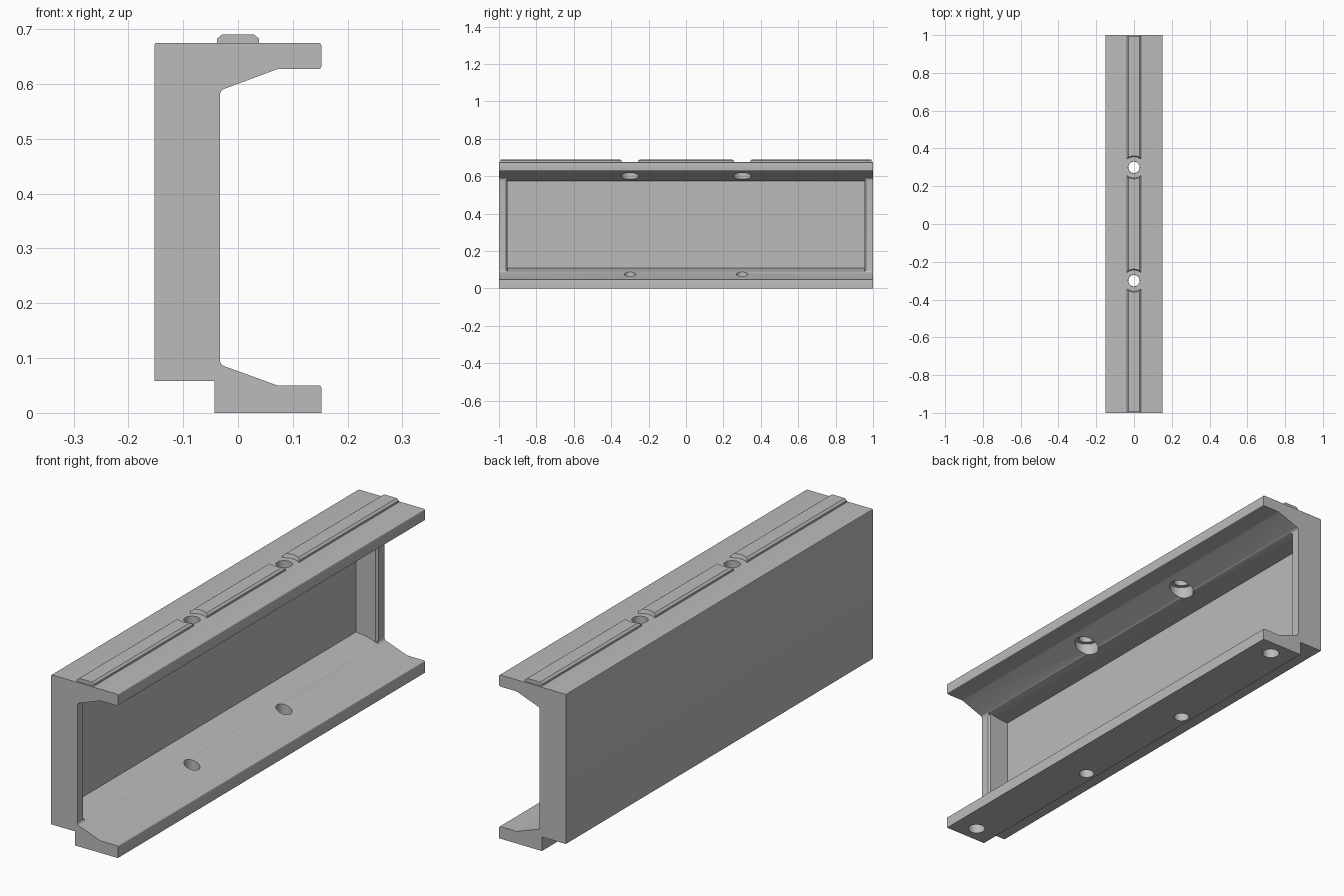
import bpy, bmesh, math
from mathutils import Vector

if "Cube" in bpy.data.objects:
    bpy.data.objects.remove(bpy.data.objects["Cube"], do_unlink=True)

grey = bpy.data.materials.new("plain grey")
grey.use_nodes = True
grey.diffuse_color = (0.5, 0.5, 0.5, 1)
grey.node_tree.nodes["Principled BSDF"].inputs["Base Color"].default_value = (0.5, 0.5, 0.5, 1)


def finish(name, bm):
    bmesh.ops.recalc_face_normals(bm, faces=bm.faces)
    mesh = bpy.data.meshes.new(name)
    bm.to_mesh(mesh)
    bm.free()
    mesh.materials.append(grey)
    obj = bpy.data.objects.new(name, mesh)
    bpy.context.collection.objects.link(obj)
    return obj


def rounded(points, steps=4):
    """Turn (x, z, radius) corners into an outline with filleted corners."""
    out = []
    for i, (x, z, r) in enumerate(points):
        p = Vector((x, z))
        if r == 0:
            out.append(p)
            continue
        a = (Vector(points[i - 1][:2]) - p).normalized()
        b = (Vector(points[(i + 1) % len(points)][:2]) - p).normalized()
        half = a.angle(b) / 2
        centre = p + (a + b).normalized() * (r / math.sin(half))
        start = p + a * (r / math.tan(half)) - centre
        end = p + b * (r / math.tan(half)) - centre
        for k in range(steps + 1):
            out.append(centre + start.lerp(end, k / steps).normalized() * r)
    return out


def prism(name, outline, start, end, axis="y"):
    bm = bmesh.new()
    place = (lambda p: (p[0], start, p[1])) if axis == "y" else (lambda p: (p[0], p[1], start))
    face = bm.faces.new([bm.verts.new(place(p)) for p in outline])
    extruded = bmesh.ops.extrude_face_region(bm, geom=[face])["geom"]
    move = (0, end - start, 0) if axis == "y" else (0, 0, end - start)
    bmesh.ops.translate(bm, vec=move, verts=[v for v in extruded if isinstance(v, bmesh.types.BMVert)])
    return finish(name, bm)


def drill(x, y, low, high, radius, top_radius=None):
    bm = bmesh.new()
    bmesh.ops.create_cone(bm, cap_ends=True, segments=32, radius1=radius,
                          radius2=top_radius or radius, depth=high - low)
    bmesh.ops.translate(bm, vec=(x, y, (low + high) / 2), verts=bm.verts)
    return finish("drill_cutter", bm)


def cut(obj, cutters):
    bpy.ops.object.select_all(action="DESELECT")
    bpy.context.view_layer.objects.active = obj
    obj.select_set(True)
    for cutter in cutters:
        mod = obj.modifiers.new("cut", "BOOLEAN")
        mod.operation, mod.solver, mod.object = "DIFFERENCE", "EXACT", cutter
        bpy.ops.object.modifier_apply(modifier=mod.name)
        bpy.data.objects.remove(cutter, do_unlink=True)
    bpy.ops.object.shade_smooth_by_angle(angle=math.radians(25))


# Channel body: thick back, sloped flanges, stepped foot
body = prism("channel_body", rounded([
    (-0.152, 0.058, 0), (-0.043, 0.058, 0), (-0.043, 0, 0), (0.152, 0, 0),
    (0.152, 0.05, 0.005), (0.072, 0.05, 0.01), (-0.033, 0.088, 0.012),
    (-0.033, 0.588, 0.012), (0.072, 0.627, 0.01), (0.152, 0.627, 0.005),
    (0.152, 0.675, 0.005), (-0.152, 0.675, 0.004)]), -1, 1)

# Pocket between the end ribs
cutters = [prism("pocket_cutter", [
    (0.0, 0.0772), (-0.033, 0.089), (-0.08, 0.104), (-0.13, 0.11),
    (-0.13, 0.575), (-0.08, 0.579), (-0.033, 0.587), (0.0, 0.599)], -0.955, 0.955)]

# Softened rib edges, flange holes with counterbores, and blind pin holes
for s in (-1, 1):
    cutters += [
        prism("rib_edge_cutter", [(-0.03, s * 0.966), (-0.046, s * 0.95), (-0.03, s * 0.95)],
              0.095, 0.58, "z"),
        drill(0, s * 0.3, 0.5, 0.8, 0.031),
        drill(0, s * 0.3, 0.5, 0.635, 0.048),
        drill(0, s * 0.3, -0.1, 0.2, 0.03),
        drill(0.055, s * 0.93, -0.1, 0.04, 0.034)]
cut(body, cutters)

# Raised rails along the top, broken around the holes
rails = prism("raised_rails", [
    (-0.038, 0.672), (0.038, 0.672), (0.038, 0.683), (0.029, 0.69),
    (-0.029, 0.69), (-0.038, 0.683)], -0.993, 0.993)
cut(rails, [drill(0, s * 0.3, 0.66, 0.7, 0.052, 0.064) for s in (-1, 1)])
